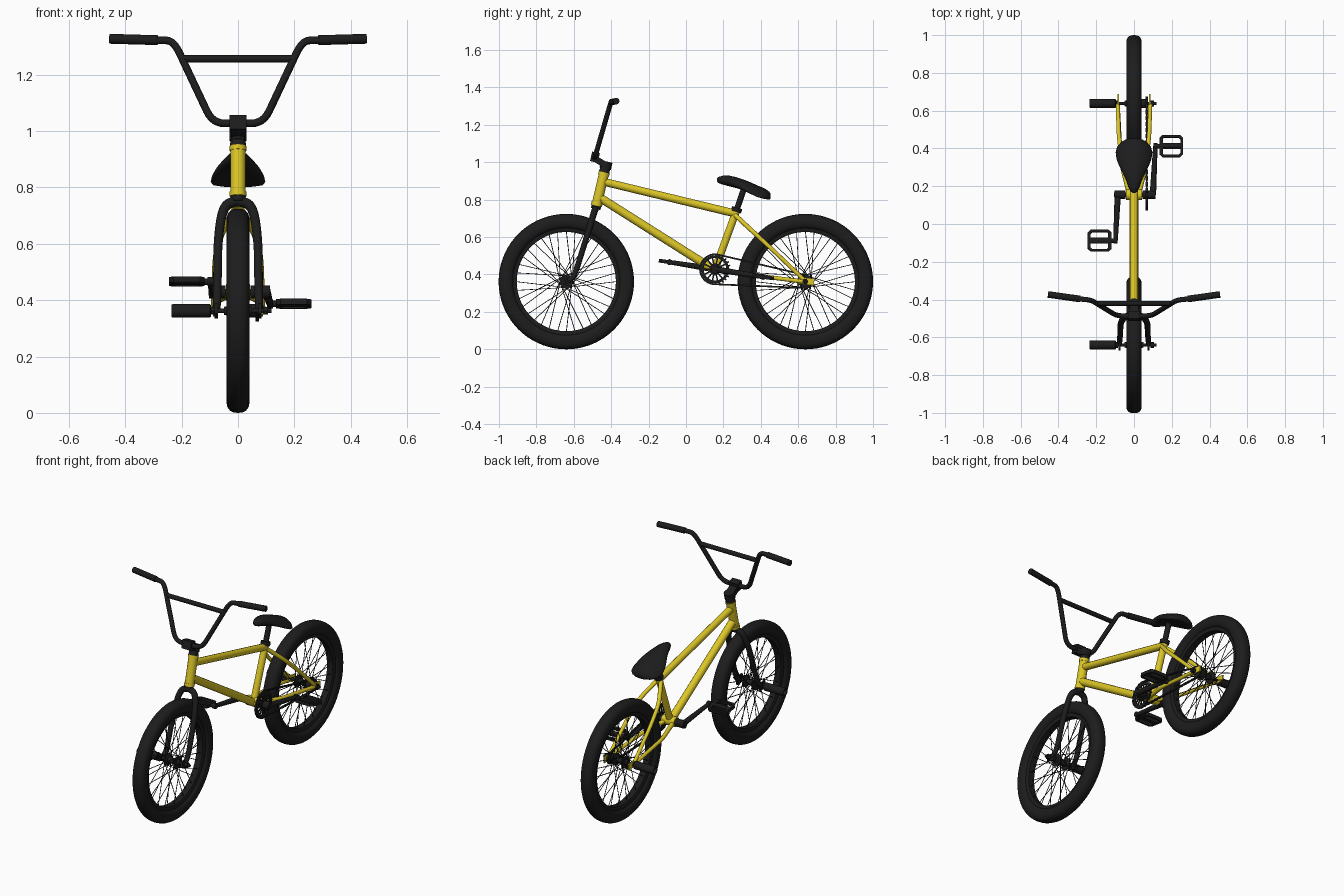
import bpy, bmesh, math
from mathutils import Vector, Matrix

if "Cube" in bpy.data.objects:
    bpy.data.objects.remove(bpy.data.objects["Cube"])

def material(name, rgb):
    m = bpy.data.materials.new(name)
    m.diffuse_color = (*rgb, 1)
    m.use_nodes = True
    m.node_tree.nodes["Principled BSDF"].inputs["Base Color"].default_value = m.diffuse_color
    return m

YELLOW = material("yellow_paint", (0.72, 0.57, 0.02))
BLACK = material("black", (0.012, 0.012, 0.012))

def finish(ob, mat, angle=35):
    ob.data.materials.clear()
    ob.data.materials.append(mat)
    bpy.ops.object.select_all(action='DESELECT')
    ob.select_set(True)
    bpy.context.view_layer.objects.active = ob
    if ob.type == 'CURVE':
        bpy.ops.object.convert(target='MESH')
    bpy.ops.object.shade_smooth_by_angle(angle=math.radians(angle))
    return ob

def link(name, bm):
    bmesh.ops.recalc_face_normals(bm, faces=bm.faces)
    me = bpy.data.meshes.new(name)
    bm.to_mesh(me)
    bm.free()
    ob = bpy.data.objects.new(name, me)
    bpy.context.collection.objects.link(ob)
    return ob

def rounded(pts, d):
    # replace path corners by short curves
    pts = [Vector(p) for p in pts]
    out = [pts[0]]
    for a, b, c in zip(pts, pts[1:], pts[2:]):
        p = b + (a - b).normalized() * min(d, (a - b).length * .48)
        q = b + (c - b).normalized() * min(d, (c - b).length * .48)
        for i in range(7):
            t = i / 6
            out.append(p * (1 - t) ** 2 + b * 2 * t * (1 - t) + q * t * t)
    return out + [pts[-1]]

def tubes(name, paths, r0, mat, r1=None, bend=0.05, res=4):
    r1 = r1 or r0
    cu = bpy.data.curves.new(name, 'CURVE')
    cu.dimensions = '3D'
    cu.bevel_depth = 1
    cu.bevel_resolution = res
    cu.use_fill_caps = True
    for path in paths:
        pts = rounded(path, bend)
        sp = cu.splines.new('POLY')
        sp.points.add(len(pts) - 1)
        for i, p in enumerate(pts):
            sp.points[i].co = (*p, 1)
            sp.points[i].radius = r0 + (r1 - r0) * i / (len(pts) - 1)
    ob = bpy.data.objects.new(name, cu)
    bpy.context.collection.objects.link(ob)
    return finish(ob, mat)

def loft(name, rings, mat, wrap=False, angle=35):
    bm = bmesh.new()
    vs = [[bm.verts.new(p) for p in r] for r in rings]
    n = len(vs[0])
    for a, b in zip(vs, vs[1:] + vs[:1] if wrap else vs[1:]):
        for i in range(n):
            bm.faces.new((a[i], a[(i + 1) % n], b[(i + 1) % n], b[i]))
    if not wrap:
        bm.faces.new(vs[0])
        bm.faces.new(vs[-1])
    return finish(link(name, bm), mat, angle)

def lathe(name, profile, cy, cz, mat, segs=48):
    # closed (x, radius) profile turned about an axle along x
    rings = []
    for i in range(segs):
        a = math.tau * i / segs
        rings.append([(x, cy + r * math.cos(a), cz + r * math.sin(a)) for x, r in profile])
    return loft(name, rings, mat, True)

def boxes(name, items, mat):
    # items: centre, size, tilt about x
    bm = bmesh.new()
    for c, s, rot in items:
        m = Matrix.Translation(c) @ Matrix.Rotation(rot, 4, 'X') @ Matrix.Diagonal((*s, 1))
        bmesh.ops.create_cube(bm, size=1, matrix=m)
    return finish(link(name, bm), mat)

def mirror(path):
    return [(-x, y, z) for x, y, z in path]

def both(name, path, *args, **kw):
    return tubes(name, [path, mirror(path)], *args, **kw)

AZ, FY, RY = .362, -.64, .638       # axle height, front and rear axle
BY, BZ = .155, .428                 # bottom bracket

# wheels
for side, cy in (("front", FY), ("rear", RY)):
    tyre = []
    for i in range(20):
        c, s = math.cos(math.tau * i / 20), math.sin(math.tau * i / 20)
        tyre.append((.041 * math.copysign(abs(c) ** .8, c), .321 + .041 * math.copysign(abs(s) ** .85, s)))
    lathe(side + "_tyre", tyre, cy, AZ, BLACK, 72)
    lathe(side + "_rim", [(-.02, .265), (.02, .265), (.026, .278), (.024, .296), (-.024, .296), (-.026, .278)],
          cy, AZ, BLACK, 72)
    half = [(.05, .003), (.05, .014), (.036, .017), (.036, .037), (.03, .037), (.024, .018)]
    lathe(side + "_hub", half + [(-x, r) for x, r in reversed(half)], cy, AZ, BLACK, 32)
    spokes = []
    for k in range(36):
        a = math.tau * k / 36
        x = .033 if k % 2 else -.033
        b = a + math.radians(65) * (1 if (k // 2) % 2 else -1)
        spokes.append([(x, cy + .033 * math.cos(b), AZ + .033 * math.sin(b)),
                       (x * .2, cy + .27 * math.cos(a), AZ + .27 * math.sin(a))])
    tubes(side + "_spokes", spokes, .0021, BLACK, res=1)
    tubes(side + "_axle", [[(-.1, cy, AZ), (.118, cy, AZ)]], .008, BLACK)
    tubes(side + "_axle_nuts", [[(.088, cy, AZ), (.106, cy, AZ)], [(-.1, cy, AZ), (-.084, cy, AZ)]], .016, BLACK, res=1)
    lathe(side + "_peg", [(-.235, .017), (-.235, .022), (-.232, .024), (-.1, .024), (-.095, .02), (-.095, .004),
                          (-.2, .004), (-.2, .017)], cy, AZ, BLACK, 32)

# frame
tubes("head_tube", [[(0, -.478, .772), (0, -.437, .945)]], .027, YELLOW)
tubes("head_tube_rings", [[(0, -.479, .768), (0, -.475, .785)], [(0, -.441, .93), (0, -.437, .946)]], .03, YELLOW)
tubes("top_tube", [[(0, -.445, .897), (0, .268, .725)]], .021, YELLOW)
tubes("down_tube", [[(0, -.467, .815), (0, BY - .01, BZ)]], .023, YELLOW)
tubes("seat_tube", [[(0, BY, BZ), (0, .27, .742)]], .02, YELLOW)
tubes("bottom_bracket_shell", [[(-.043, BY, BZ), (.043, BY, BZ)]], .029, YELLOW)
both("seat_stays", [(.012, .262, .718), (.066, .36, .627), (.08, .46, .535), (.086, RY - .01, AZ + .012)], .0125, YELLOW, .011)
both("chain_stays", [(.028, BY + .015, BZ - .005), (.048, .25, .412), (.07, .33, .4), (.086, RY - .01, AZ)], .013, YELLOW, .011)
boxes("rear_dropouts", [((s * .084, RY + .005, AZ + .002), (.008, .085, .036), -.1) for s in (-1, 1)], YELLOW)

# headset, fork
tubes("headset", [[(0, -.438, .944), (0, -.431, .972)]], .029, BLACK, .026)
tubes("fork_crown_race", [[(0, -.483, .75), (0, -.478, .773)]], .026, BLACK)
both("fork_legs", [(0, -.484, .752), (.052, -.49, .738), (.071, -.525, .62), (.074, -.597, .39), (.077, -.632, .364)],
     .0185, BLACK, .014, bend=.06)
boxes("fork_dropouts", [((s * .077, FY + .004, AZ), (.012, .06, .04), -.3) for s in (-1, 1)], BLACK)

# stem
tilt = -math.atan(.234)
tubes("stem_clamp", [[(0, -.432, .966), (0, -.423, 1.004)]], .031, BLACK)
boxes("stem", [((0, -.455, 1.0), (.05, .08, .034), -.55), ((0, -.487, 1.027), (.062, .042, .052), tilt),
               ((0, -.414, .985), (.03, .03, .03), tilt)], BLACK)

# handlebar
half = [(0, -.487, 1.027), (.09, -.487, 1.027), (.228, -.402, 1.32), (.28, -.398, 1.322), (.45, -.374, 1.327)]
both("handlebar", half, .0135, BLACK, bend=.05)
tubes("handlebar_crossbar", [[(-.197, -.42, 1.256), (.197, -.42, 1.256)]], .0135, BLACK)
both("grips", [(.285, -.397, 1.322), (.455, -.373, 1.327)], .0175, BLACK)

# seat
tubes("seat_post", [[(0, .262, .72), (0, .312, .865)]], .016, BLACK)
tubes("seat_clamp", [[(0, .267, .735), (0, .274, .757)]], .028, BLACK)
stations = [  # y, half width, top, bottom, droop
    (.165, .006, .912, .9, 0), (.172, .017, .921, .89, 0), (.195, .03, .928, .881, 0), (.23, .042, .929, .872, .003),
    (.27, .06, .92, .862, .01), (.31, .08, .907, .85, .02), (.345, .093, .893, .84, .03), (.38, .097, .877, .826, .032),
    (.41, .089, .865, .812, .026), (.435, .066, .851, .802, .015), (.447, .045, .841, .8, .008), (.453, .022, .83, .805, 0)]
rings = []
for y, w, top, bot, droop in stations:
    ring = []
    for i in range(24):
        c, s = math.cos(math.tau * i / 24), math.sin(math.tau * i / 24)
        ring.append((w * c, y, (top + bot) / 2 + (top - bot) / 2 * s - droop * c * c))
    rings.append(ring)
loft("seat", rings, BLACK, angle=60)

# cranks and pedals
tubes("crank_spindle", [[(-.105, BY, BZ), (.115, BY, BZ)]], .012, BLACK)
tubes("crank_bosses", [[(-.102, BY, BZ), (-.045, BY, BZ)], [(.045, BY, BZ), (.113, BY, BZ)]], .023, BLACK)
for side, s, x0, x1, py, pz in (("right", 1, .1, .113, .412, .387), ("left", -1, -.086, -.098, -.088, .466)):
    tubes(side + "_crank", [[(x0, BY, BZ), (x1, py, pz)]], .017, BLACK, .012)
    tubes(side + "_crank_end", [[(x1 - .011, py, pz), (x1 + .011, py, pz)]], .016, BLACK)
    cx = x1 + s * .084
    rot = Matrix.Translation((cx, py, pz)) @ Matrix.Rotation(-.14, 4, 'X')
    def octagon(a, b, c, z):
        p = [(a, b - c), (a - c, b), (c - a, b), (-a, b - c), (-a, c - b), (c - a, -b), (a - c, -b), (a, c - b)]
        return [rot @ Vector((x, y, z)) for x, y in p]
    loft(side + "_pedal_frame", [octagon(.063, .058, .016, .01), octagon(.063, .058, .016, -.01),
                                 octagon(.049, .046, .01, -.01), octagon(.049, .046, .01, .01)], BLACK, True)
    tubes(side + "_pedal_axle", [[(x1, py, pz), (cx + s * .06, py, pz)]], .0115, BLACK)
    boxes(side + "_pedal_body", [((cx, py, pz), (.11, .03, .018), -.14), 
                                 ((cx - s * .053, py, pz), (.018, .09, .02), -.14)], BLACK)

# sprocket, rear cog and chain
CX, R1, R2 = .068, .08, .034
lathe("sprocket_ring", [(CX - .004, .06), (CX + .004, .06), (CX + .004, .075), (CX - .004, .075)], BY, BZ, BLACK)
lathe("sprocket_hub", [(CX - .006, .01), (CX + .006, .01), (CX + .006, .031), (CX - .006, .031)], BY, BZ, BLACK, 32)
parts = []
for k in range(14):
    a = math.tau * k / 14
    parts.append(((CX, BY + .046 * math.cos(a), BZ + .046 * math.sin(a)), (.006, .04, .008), a))
for k in range(25):
    a = math.tau * k / 25
    parts.append(((CX, BY + .077 * math.cos(a), BZ + .077 * math.sin(a)), (.004, .014, .008), a))
boxes("sprocket_arms_and_teeth", parts, BLACK)
lathe("rear_cog", [(.03, .01), (CX + .004, .01), (CX + .004, .031), (CX - .004, .031), (CX - .006, .024), (.03, .024)],
      RY, AZ, BLACK, 32)
base = math.atan2(AZ - BZ, RY - BY)
ac = math.acos((R1 - R2) / math.hypot(RY - BY, AZ - BZ))
loop = []
for i in range(21):
    a = base + ac + (math.tau - 2 * ac) * i / 20
    loop.append(Vector((CX, BY + R1 * math.cos(a), BZ + R1 * math.sin(a))))
for i in range(13):
    a = base - ac + 2 * ac * i / 12
    loop.append(Vector((CX, RY + R2 * math.cos(a), AZ + R2 * math.sin(a))))
links, n = [], 0
for a, b in zip(loop, loop[1:] + loop[:1]):
    d = b - a
    count = max(1, round(d.length / .016))
    for k in range(count):
        links.append((a + d * (k + .5) / count, (.012 if n % 2 else .008, d.length / count * 1.1, .009),
                      math.atan2(d.z, d.y)))
        n += 1
boxes("chain", links, BLACK)
